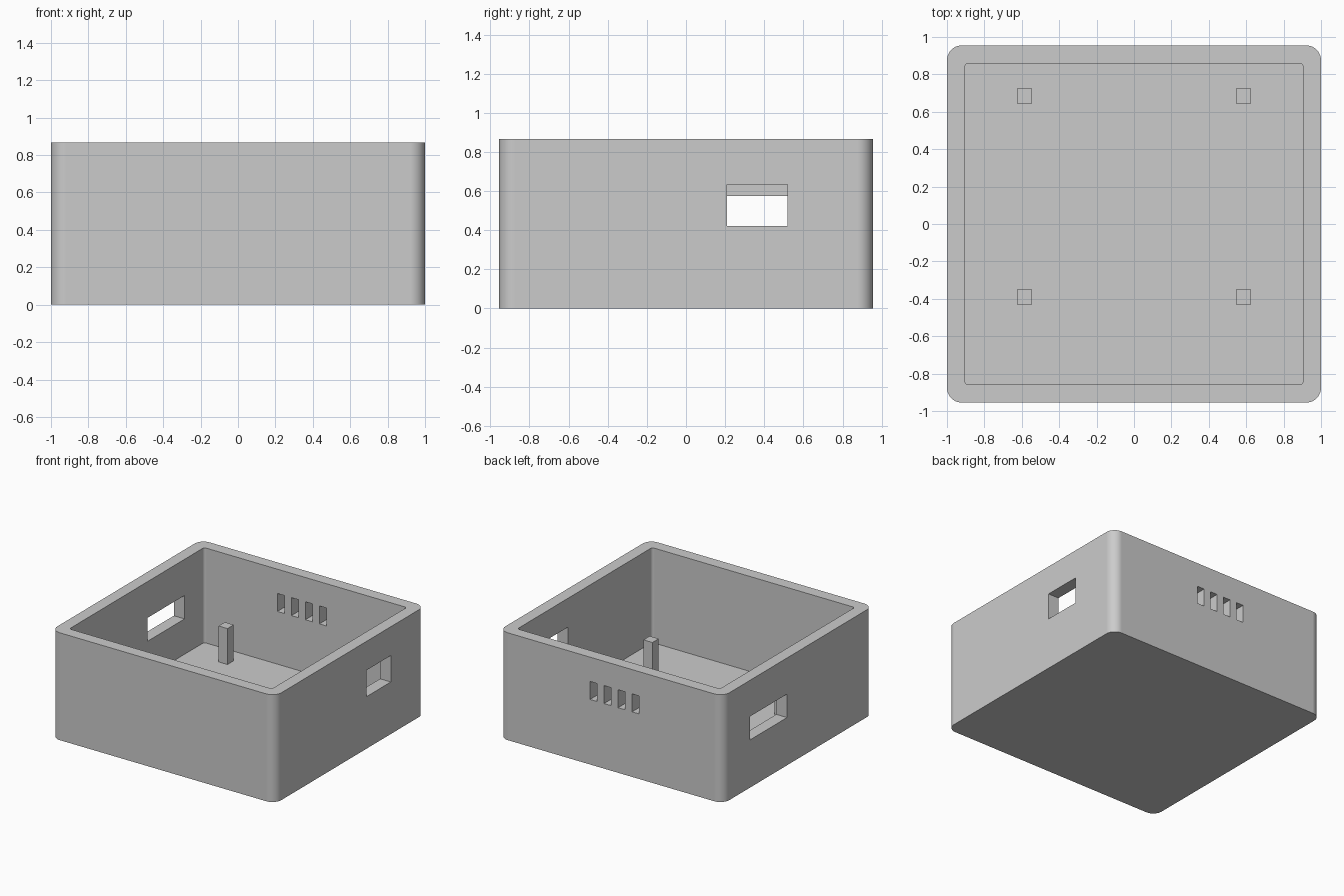
import bpy, bmesh
from math import sin, cos, pi, radians

cube = bpy.data.objects.get("Cube")
if cube:
    bpy.data.objects.remove(cube, do_unlink=True)

HX, HY, HEIGHT = 1.0, 0.955, 0.866   # outer half sizes and height
WALL, FLOOR = 0.096, 0.10

grey = bpy.data.materials.new("light grey")
grey.use_nodes = True
grey.diffuse_color = (0.6, 0.6, 0.6, 1)
grey.node_tree.nodes["Principled BSDF"].inputs["Base Color"].default_value = (0.6, 0.6, 0.6, 1)


def add_object(name, bm):
    bmesh.ops.recalc_face_normals(bm, faces=bm.faces)
    mesh = bpy.data.meshes.new(name)
    bm.to_mesh(mesh)
    bm.free()
    mesh.materials.append(grey)
    obj = bpy.data.objects.new(name, mesh)
    bpy.context.collection.objects.link(obj)
    return obj


def rounded_prism(name, hx, hy, z0, z1, radius, steps):
    """Upright block with rounded vertical corners."""
    bm = bmesh.new()
    ring = []
    for corner, (sx, sy) in enumerate([(1, 1), (-1, 1), (-1, -1), (1, -1)]):
        for i in range(steps + 1):
            a = (corner + i / steps) * pi / 2
            ring.append(bm.verts.new((sx * (hx - radius) + radius * cos(a),
                                      sy * (hy - radius) + radius * sin(a), z0)))
    base = bm.faces.new(ring)
    top = bmesh.ops.extrude_face_region(bm, geom=[base], use_keep_orig=True)["geom"]
    bmesh.ops.translate(bm, vec=(0, 0, z1 - z0),
                        verts=[v for v in top if isinstance(v, bmesh.types.BMVert)])
    return add_object(name, bm)


def block(name, x, y, z):
    """Box from (min, max) ranges on each axis."""
    bm = bmesh.new()
    bmesh.ops.create_cube(bm, size=1)
    for v in bm.verts:
        v.co = [lo + (c + 0.5) * (hi - lo) for c, (lo, hi) in zip(v.co, (x, y, z))]
    return add_object(name, bm)


def activate(obj):
    bpy.ops.object.select_all(action='DESELECT')
    obj.select_set(True)
    bpy.context.view_layer.objects.active = obj


# Open-topped case with its cavity
case = rounded_prism("case", HX, HY, 0, HEIGHT, 0.08, 12)
cutters = [rounded_prism("cavity_cutter", HX - WALL, HY - WALL, FLOOR, HEIGHT + 0.2, 0.02, 6)]

# Ports in the two side walls
cutters.append(block("left_port_cutter", (0.95 - WALL, 1.1), (0.21, 0.52), (0.42, 0.633)))
cutters.append(block("right_port_cutter", (-1.1, WALL - 0.95), (0.14, 0.61), (0.385, 0.574)))

# Row of vent slots in the back wall
for i in range(4):
    x = -0.25 + 0.125 * i
    cutters.append(block(f"vent_cutter_{i + 1}", (x, x + 0.0625),
                         (HY - WALL - 0.05, HY + 0.1), (0.525, 0.67)))

activate(case)
for cutter in cutters:
    cutter.hide_render = True
    mod = case.modifiers.new(cutter.name, 'BOOLEAN')
    mod.operation = 'DIFFERENCE'
    mod.solver = 'EXACT'
    mod.object = cutter
    bpy.ops.object.modifier_apply(modifier=mod.name)
for cutter in cutters:
    bpy.data.objects.remove(cutter, do_unlink=True)

# Smooth rounded corners, flat walls
bpy.ops.object.shade_smooth_by_angle(angle=radians(30))
case.modifiers.new("flat_walls", 'WEIGHTED_NORMAL').keep_sharp = True

# Four square support posts on the floor
for side, x in (("left", 0.585), ("right", -0.585)):
    for end, y in (("front", -0.39), ("back", 0.684)):
        block(f"{end}_{side}_post", (x - 0.04, x + 0.04), (y - 0.04, y + 0.04), (FLOOR, 0.39))
